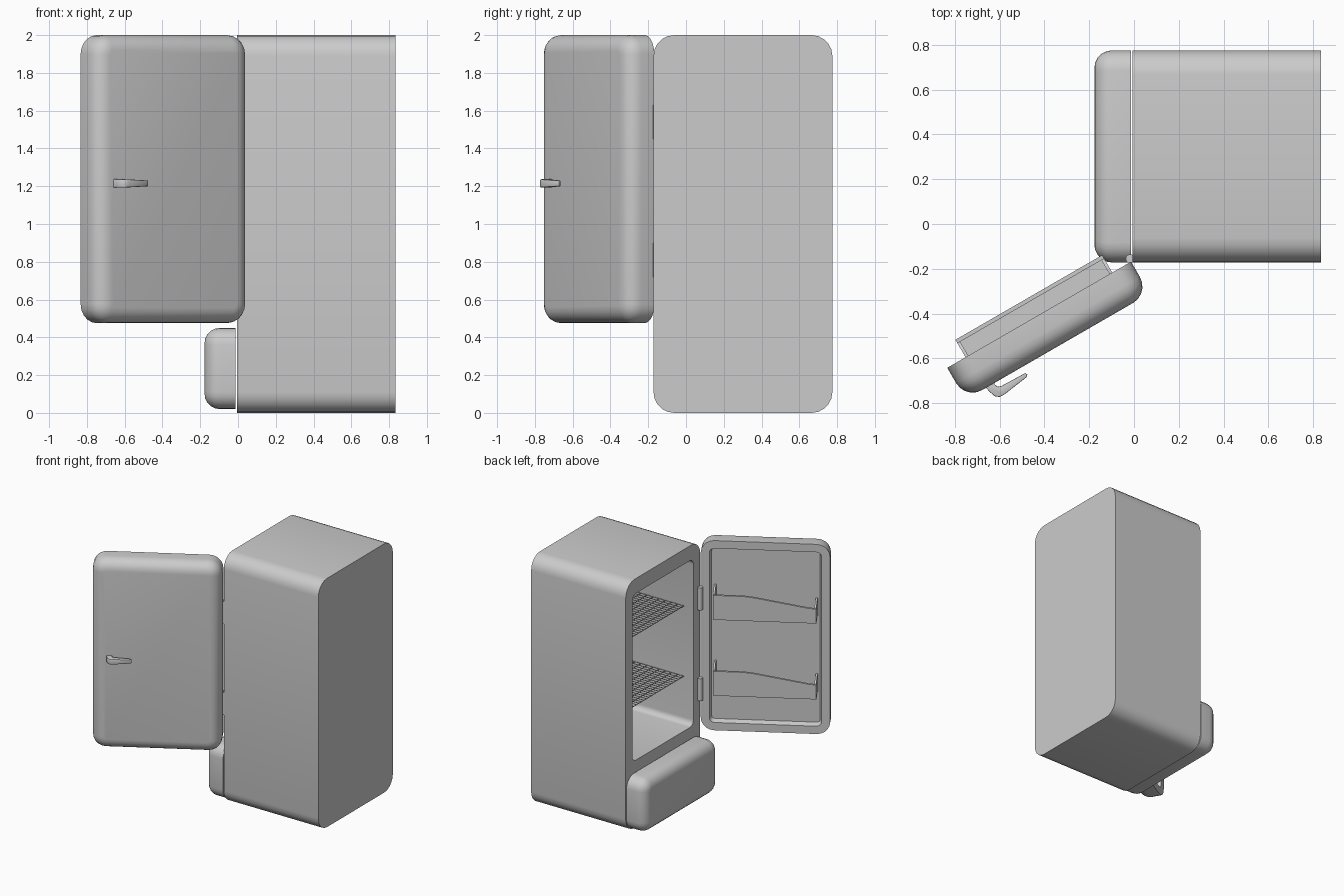
import bpy, bmesh, math
from mathutils import Matrix, Vector

if "Cube" in bpy.data.objects:
    bpy.data.objects.remove(bpy.data.objects["Cube"])

BACK = -0.013                       # rear plane of the closed door
Y0, Y1 = -0.172, 0.775              # cabinet width
# swings a part from its closed place to the open position
OPEN = (Matrix.Translation((BACK, -0.168, 0)) @ Matrix.Rotation(math.radians(120), 4, 'Z')
        @ Matrix.Translation((-BACK, -Y0, 0)))


def finish(bm, name, matrix=None, angle=35):
    if matrix:
        bm.transform(matrix)
    bmesh.ops.recalc_face_normals(bm, faces=bm.faces)
    me = bpy.data.meshes.new(name)
    bm.to_mesh(me)
    bm.free()
    me.shade_smooth()
    me.set_sharp_from_angle(angle=math.radians(angle))
    ob = bpy.data.objects.new(name, me)
    bpy.context.collection.objects.link(ob)
    return ob


def add_box(bm, lo, hi):
    lo, hi = Vector(lo), Vector(hi)
    m = Matrix.Translation((lo + hi) / 2) @ Matrix.Diagonal((*(hi - lo), 1))
    return bmesh.ops.create_cube(bm, size=1, matrix=m)['verts']


def slab(lo, hi, r, front=0, seg=5):
    """Box with corners rounded along x, and optionally a rounded front rim."""
    bm = bmesh.new()
    add_box(bm, lo, hi)
    along = [e for e in bm.edges if abs(e.verts[0].co.x - e.verts[1].co.x) > 1e-4]
    bmesh.ops.bevel(bm, geom=along, offset=r, segments=seg, profile=0.5, affect='EDGES')
    if front:
        rim = [e for e in bm.edges if all(abs(v.co.x - lo[0]) < 1e-5 for v in e.verts)]
        bmesh.ops.bevel(bm, geom=rim, offset=front, segments=seg, profile=0.5, affect='EDGES')
    return bm


def add_prism(bm, pts, offset):
    f = bm.faces.new([bm.verts.new(p) for p in pts])
    ext = bmesh.ops.extrude_face_region(bm, geom=[f])['geom']
    bmesh.ops.translate(bm, vec=offset, verts=[v for v in ext if isinstance(v, bmesh.types.BMVert)])


# Cabinet with a rounded food compartment cut in
cabinet = finish(slab((-0.006, Y0, 0), (0.835, Y1, 2), 0.11), "cabinet")
cutter = finish(slab((-0.1, -0.085, 0.54), (0.74, 0.69, 1.88), 0.045), "compartment_cutter")
cutter.hide_render = True
mod = cabinet.modifiers.new("compartment", 'BOOLEAN')
mod.operation, mod.solver, mod.object = 'DIFFERENCE', 'EXACT', cutter
bpy.context.view_layer.objects.active = cabinet
bpy.ops.object.modifier_apply(modifier=mod.name)
bpy.data.objects.remove(cutter)
cabinet.data.set_sharp_from_angle(angle=math.radians(35))

# Lower front panel
finish(slab((-0.177, Y0, 0.02), (BACK, Y1, 0.45), 0.09, 0.08), "lower_panel")

# Door with a recessed inner face
bm = slab((-0.177, Y0, 0.475), (BACK, Y1, 2), 0.1, 0.085)
bm.normal_update()
back = max((f for f in bm.faces if f.normal.x > 0.9), key=lambda f: f.calc_area())
bmesh.ops.inset_region(bm, faces=[back], thickness=0.063)
bmesh.ops.inset_region(bm, faces=[back], thickness=0.014, depth=-0.04)
finish(bm, "door", OPEN)

# Door bins: sloped front wall, floor and two raised side plates
ya, yb, xin, xout, t = Y0 + 0.097, Y0 + 0.853, BACK - 0.045, BACK + 0.09, 0.014
for i, z in enumerate((0.795, 1.405)):
    bm = bmesh.new()
    wall = [(ya, 0), (yb, 0), (yb, 0.115), (yb - 0.06, 0.12), (ya + 0.3, 0.188),
            (ya + 0.22, 0.196), (ya, 0.196)]
    add_prism(bm, [(xout - 0.018, y, z + h) for y, h in wall], (0.018, 0, 0))
    add_box(bm, (xin, ya, z), (xout - 0.018, yb, z + t))
    for y, h in ((ya, 0.196), (yb - t, 0.115)):
        side = [(xin, 0), (xout - 0.018, 0), (xout - 0.018, h), (xout - 0.04, h + 0.022),
                (xout - 0.065, h + 0.032), (xin, h + 0.032)]
        add_prism(bm, [(x, y, z + k) for x, k in side], (0, t, 0))
    finish(bm, f"door_bin_{i + 1}", OPEN)

# Wire shelves: rods inside a border frame
sx0, sx1, sy0, sy1, w = 0.075, 0.735, -0.083, 0.688, 0.004
for i, z in enumerate((0.915, 1.48)):
    bm = bmesh.new()
    for k in range(25):
        y = sy0 + 0.006 + (sy1 - sy0 - 0.012) * k / 24
        add_box(bm, (sx0, y - w / 2, z), (sx1, y + w / 2, z + w))
    for k in range(13):
        x = sx0 + 0.004 + (sx1 - sx0 - 0.008) * k / 12
        add_box(bm, (x - w / 2, sy0, z - w), (x + w / 2, sy1, z))
    finish(bm, f"wire_shelf_{i + 1}")

# Hinge pins
for i, z in enumerate((0.81, 1.54)):
    bm = bmesh.new()
    bmesh.ops.create_cone(bm, cap_ends=True, segments=20, radius1=0.02, radius2=0.02, depth=0.18,
                          matrix=Matrix.Translation((-0.017, -0.155, z)))
    finish(bm, f"hinge_{i + 1}")

# Door handle: bent lever, slimmer toward its tip
outline = [(-0.655, -0.69), (-0.668, -0.722), (-0.645, -0.748), (-0.622, -0.768), (-0.6, -0.772),
           (-0.58, -0.762), (-0.48, -0.684), (-0.476, -0.672), (-0.485, -0.665),
           (-0.59, -0.722), (-0.608, -0.726), (-0.622, -0.715), (-0.62, -0.69)]
bm = bmesh.new()
add_prism(bm, [(x, y, -0.022) for x, y in outline], (0, 0, 0.044))
for v in bm.verts:
    v.co.z = v.co.z * (1 - 0.3 * max(0, (v.co.x + 0.6) / 0.125)) + 1.215
rims = [e for e in bm.edges if (e.verts[0].co.z - 1.215) * (e.verts[1].co.z - 1.215) > 0]
bmesh.ops.bevel(bm, geom=rims, offset=0.004, segments=2, profile=0.5, affect='EDGES')
finish(bm, "door_handle")
